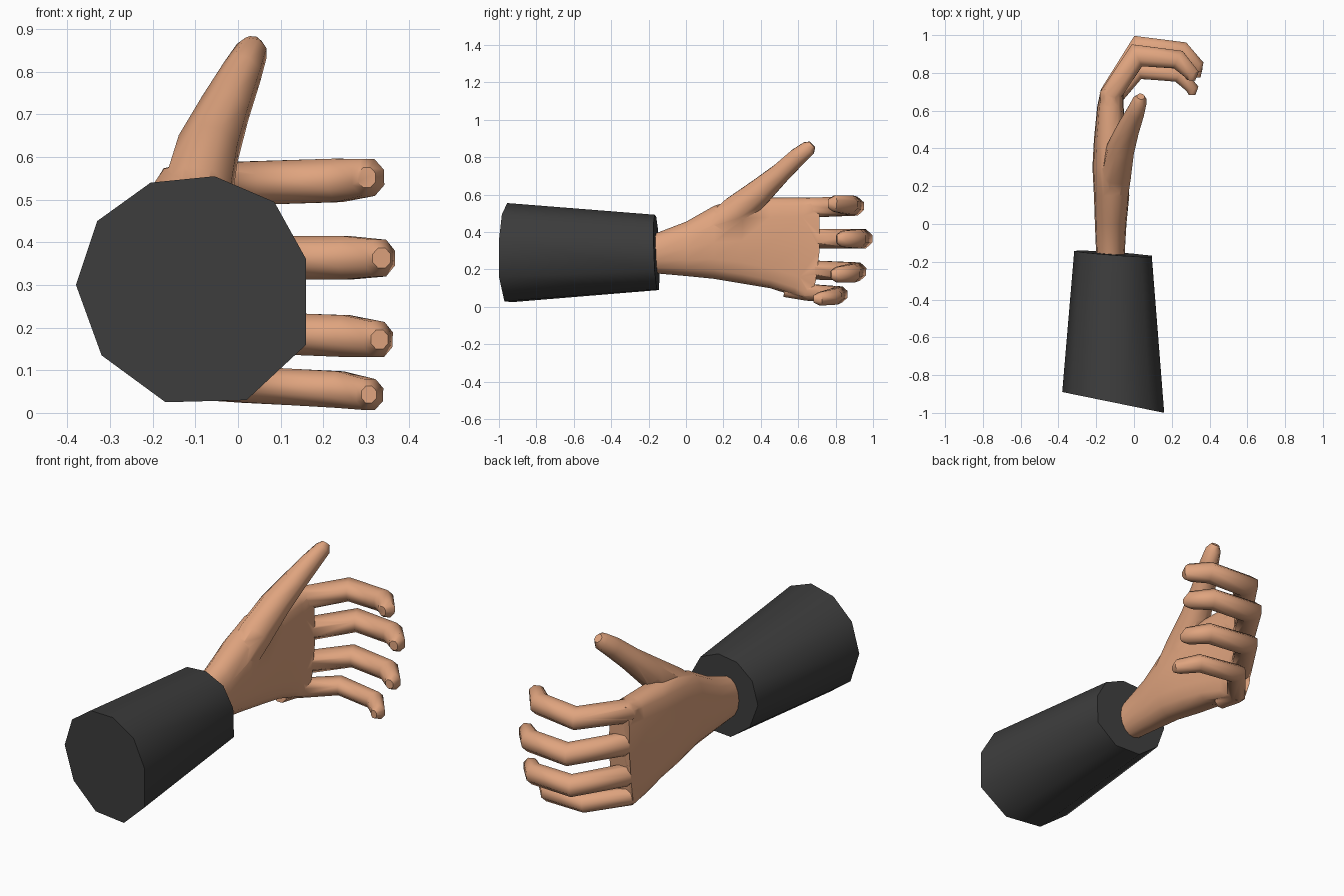
import bpy, bmesh, math
from mathutils import Vector

if "Cube" in bpy.data.objects:
    bpy.data.objects.remove(bpy.data.objects["Cube"])


def material(name, rgb):
    m = bpy.data.materials.new(name)
    m.diffuse_color = (*rgb, 1)
    m.use_nodes = True
    m.node_tree.nodes["Principled BSDF"].inputs["Base Color"].default_value = m.diffuse_color
    return m


SKIN = material("skin", (0.74, 0.37, 0.21))
CLOTH = material("dark cloth", (0.046, 0.046, 0.046))


def loft(name, rings, mat):
    """Closed solid through a list of equal-length point rings."""
    bm = bmesh.new()
    vs = [[bm.verts.new(p) for p in r] for r in rings]
    n = len(vs[0])
    for a, b in zip(vs, vs[1:]):
        for i in range(n):
            j = (i + 1) % n
            bm.faces.new((a[i], a[j], b[j], b[i]))
    bm.faces.new(vs[0])
    bm.faces.new(vs[-1])
    bmesh.ops.recalc_face_normals(bm, faces=bm.faces)
    me = bpy.data.meshes.new(name)
    bm.to_mesh(me)
    bm.free()
    me.materials.append(mat)
    ob = bpy.data.objects.new(name, me)
    bpy.context.collection.objects.link(ob)
    return ob


def digit(name, path, radii, up, sides=8):
    """Tube along a bent path, mitred at the joints; radii = (along up, across)."""
    pts = [Vector(p) for p in path]
    rings = []
    for i, p in enumerate(pts):
        d0 = (p - pts[max(i - 1, 0)]).normalized() if i else (pts[1] - p).normalized()
        d1 = (pts[i + 1] - p).normalized() if i < len(pts) - 1 else d0
        t = (d0 + d1).normalized()
        miter = 1 / max(t.dot(d0), 0.7)
        u = Vector(up)
        u = (u - t * u.dot(t)).normalized()
        v = t.cross(u)
        ru, rv = radii[i]
        ang = [2 * math.pi * (k + 0.5) / sides for k in range(sides)]
        rings.append([p + u * ru * 1.06 * math.cos(a) + v * rv * 1.04 * miter * math.sin(a) for a in ang])
    return loft(name, rings, SKIN)


# sleeve: irregular ten-sided tapered tube with slanted ends
outline = [(-.055, .555), (.085, .495), (.16, .36), (.16, .16), (.02, .03),
           (-.17, .025), (-.32, .135), (-.38, .3), (-.33, .45), (-.205, .54)]
near = [(x, -.967 - .204 * x, z) for x, z in outline]
small = [(-.115 + (x + .115) * .76, .295 + (z - .295) * .76) for x, z in outline]
far = [(x, -.165 - .073 * x - .04 * (z - .295), z) for x, z in small]
sleeve = loft("sleeve", [near, far], CLOTH)

# wrist and palm: y, x min, x max, z min, z max, roundness exponent
sections = [(-.24, -.195, -.05, .185, .375, 1), (-.17, -.2, -.05, .18, .39, 1),
            (0, -.207, -.04, .165, .455, .9), (.15, -.212, -.025, .15, .54, .8),
            (.3, -.22, -.03, .125, .585, .7), (.45, -.212, -.04, .1, .585, .6),
            (.62, -.195, -.055, .06, .585, .5), (.715, -.175, -.055, .03, .582, .5)]


def power(c, e):
    return math.copysign(abs(c) ** e, c)


rings = []
for y, x0, x1, z0, z1, e in sections:
    ring = []
    for k in range(16):
        a = 2 * math.pi * k / 16
        x = (x0 + x1) / 2 + (x1 - x0) / 2 * power(math.cos(a), e)
        z = (z0 + z1) / 2 + (z1 - z0) / 2 * power(math.sin(a), e)
        ring.append((x, y - (.05 * max(0, .2 - z) / .15 if y > .6 else 0), z))
    rings.append(ring)
hand = loft("hand", rings, SKIN)

# fingers: same bend, with own height, reach and size
parts = []
fingers = [("index", .525, .552, -.045, -.035, 1.0), ("middle", .365, .363, 0, 0, 1.0),
           ("ring", .205, .172, -.03, -.005, .96), ("pinky", .09, .043, -.122, -.03, .84)]
bend = [(-.125, .58), (-.12, .7), (.03, .938), (.255, .915), (.333, .838), (.337, .805)]
for name, zb, zt, dy, dx, s in fingers:
    path = []
    for i, (x, y) in enumerate(bend):
        f = i / 5
        back = dy * (.45 if i < 2 else 1)
        path.append((x + dx * f, y + back, zb + (zt - zb) * min(1, f * 1.25)))
    radii = [(.045 * s, .045 * s), (.054 * s, .056 * s), (.052 * s, .057 * s),
             (.052 * s, .05 * s), (.044 * s, .038 * s), (.024 * s, .022 * s)]
    parts.append(digit(name + "_finger", path, radii, (0, 0, 1)))

# thumb rising from the side of the palm
parts.append(digit("thumb", [(-.115, .1, .36), (-.095, .27, .51), (-.07, .4, .62), (-.03, .505, .715),
                             (.01, .595, .8), (.032, .655, .848), (.036, .675, .868)],
                   [(.075, .09), (.08, .09), (.072, .072), (.058, .056),
                    (.045, .05), (.036, .042), (.02, .022)], (1, 0, 0)))

# merge digits into the hand
bpy.context.view_layer.objects.active = hand
for p in parts:
    mod = hand.modifiers.new("join", 'BOOLEAN')
    mod.operation = 'UNION'
    mod.solver = 'EXACT'
    mod.object = p
    bpy.ops.object.modifier_apply(modifier=mod.name)
    bpy.data.objects.remove(p)

for ob in (hand, sleeve):
    bpy.ops.object.select_all(action='DESELECT')
    ob.select_set(True)
    bpy.context.view_layer.objects.active = ob
    bpy.ops.object.shade_smooth_by_angle(angle=math.radians(50))
